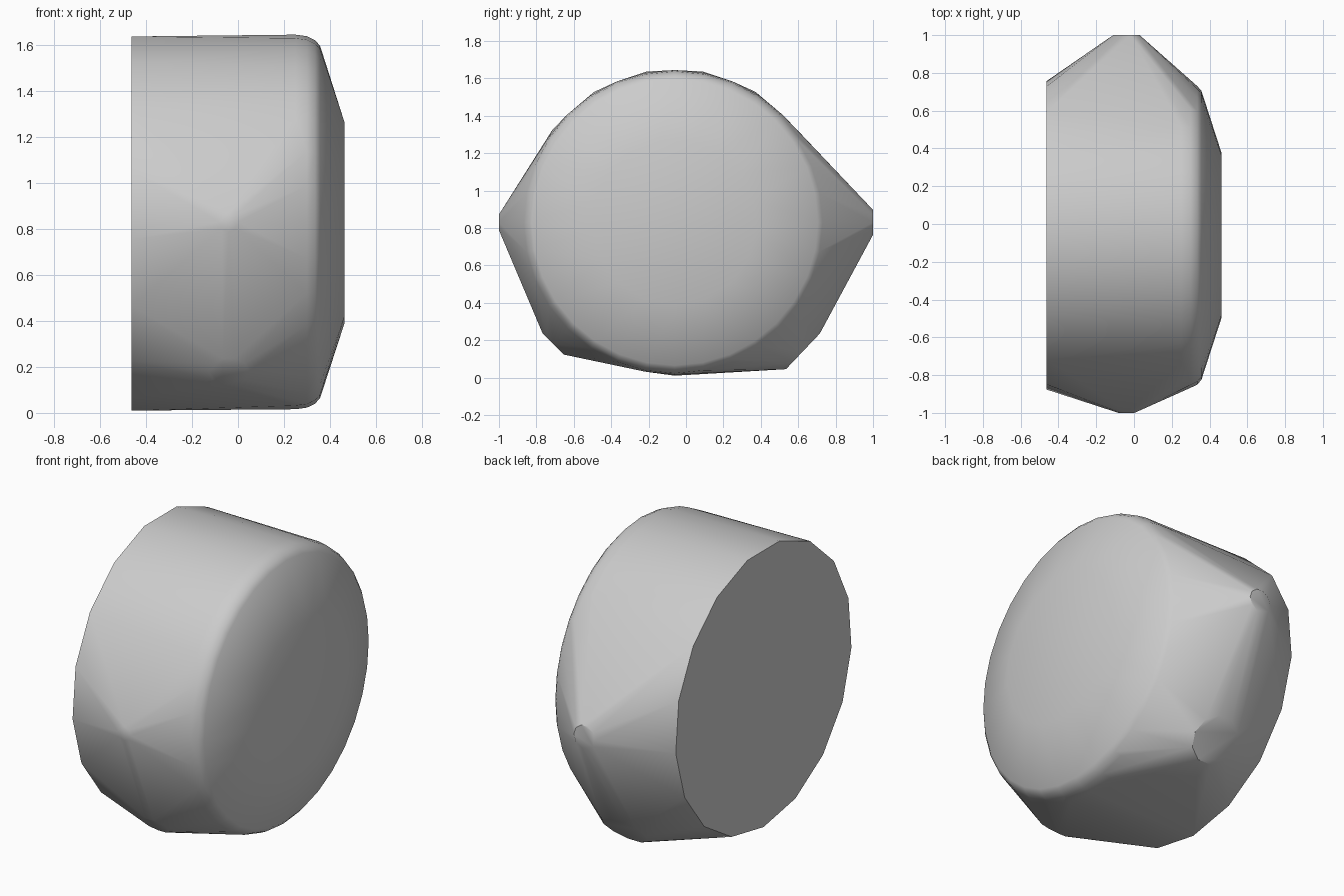
import bpy
import bmesh
from math import cos, sin, tau, radians
from mathutils import Vector

cube = bpy.data.objects.get("Cube")
if cube:
    bpy.data.objects.remove(cube, do_unlink=True)

grey = bpy.data.materials.new("plain grey")
grey.use_nodes = True
colour = (0.6, 0.6, 0.6, 1)
grey.diffuse_color = colour
grey.node_tree.nodes["Principled BSDF"].inputs["Base Color"].default_value = colour

bm = bmesh.new()


def ring(centre, axis, radius, sides):
    """Add a circle of points around an axis, starting at its lowest point."""
    centre, axis = Vector(centre), Vector(axis).normalized()
    down = Vector((0, 0, -1)) if abs(axis.x) > 0.5 else Vector((1, 0, 0))
    across = axis.cross(down)
    for i in range(sides):
        a = tau * i / sides
        bm.verts.new(centre + radius * (down * cos(a) + across * sin(a)))


# Drum: flat end, rounded shoulder, shallow cone and small end cap
MID_Y, MID_Z, PIN_X = -0.06, 0.83, -0.04
for x, radius, sides in ((-0.463, 0.82, 17), (0.25, 0.814, 32), (0.30, 0.807, 32),
                         (0.335, 0.79, 32), (0.357, 0.765, 32), (0.463, 0.44, 17)):
    ring((x, MID_Y, MID_Z), (1, 0, 0), radius, sides)

# Small round tips at front and back, and two slanted feet below
ring((PIN_X, -1, MID_Z), (0, -1, 0), 0.042, 8)
ring((PIN_X, 1, MID_Z), (0, 1, 0), 0.07, 10)
ring((PIN_X, -0.71, 0.18), (0, -1, -1), 0.085, 10)
ring((PIN_X, 0.625, 0.14), (0, 1, -0.95), 0.138, 10)

# Stretch one skin over all the rings
hull = bmesh.ops.convex_hull(bm, input=bm.verts)
spare = {g for g in hull["geom_interior"] + hull["geom_unused"]
         if isinstance(g, bmesh.types.BMVert)}
bmesh.ops.delete(bm, geom=list(spare), context="VERTS")
bmesh.ops.dissolve_limit(bm, angle_limit=radians(0.5), verts=bm.verts, edges=bm.edges)
bmesh.ops.recalc_face_normals(bm, faces=bm.faces)

mesh = bpy.data.meshes.new("drum_shell")
bm.to_mesh(mesh)
bm.free()
mesh.materials.append(grey)
shell = bpy.data.objects.new("drum_shell", mesh)
bpy.context.collection.objects.link(shell)
bpy.context.view_layer.objects.active = shell
shell.select_set(True)
bpy.ops.object.shade_smooth_by_angle(angle=radians(35))
